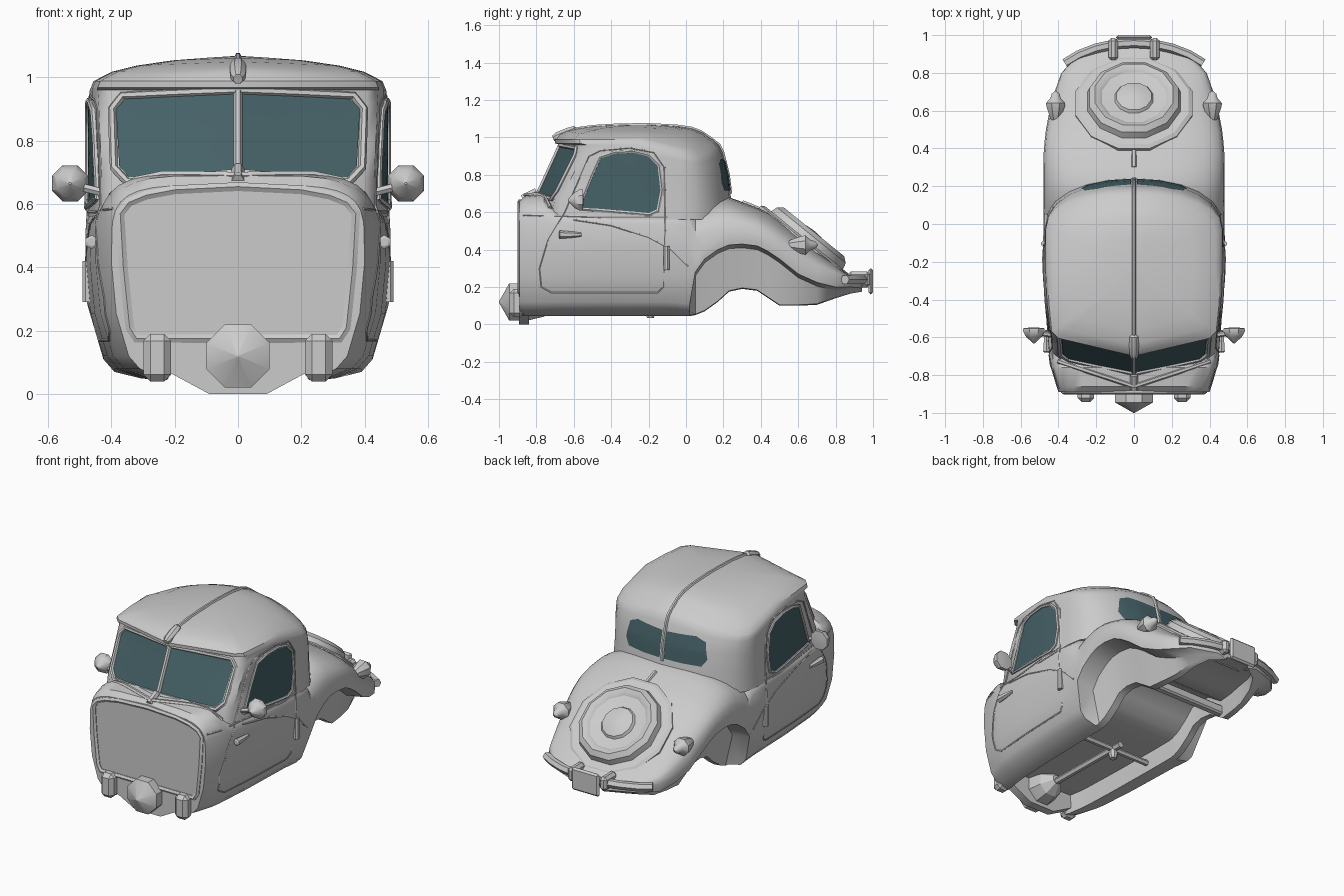
import bpy, bmesh
from math import sin, cos, pi, radians
from mathutils import Vector
from mathutils.bvhtree import BVHTree

if "Cube" in bpy.data.objects:
    bpy.data.objects.remove(bpy.data.objects["Cube"])

glass = bpy.data.materials.new("glass")
glass.diffuse_color = (0.06, 0.12, 0.135, 1)
glass.use_nodes = True
glass.node_tree.nodes["Principled BSDF"].inputs["Base Color"].default_value = glass.diffuse_color


def finish(ob, angle=35):
    bpy.ops.object.select_all(action='DESELECT')
    ob.select_set(True)
    bpy.context.view_layer.objects.active = ob
    bpy.ops.object.shade_smooth_by_angle(angle=radians(angle))
    return ob


def make(name, verts, faces, mat=None, angle=35):
    me = bpy.data.meshes.new(name)
    me.from_pydata([tuple(v) for v in verts], [], faces)
    bm = bmesh.new()
    bm.from_mesh(me)
    bmesh.ops.remove_doubles(bm, verts=bm.verts, dist=1e-5)
    bmesh.ops.recalc_face_normals(bm, faces=bm.faces)
    bm.to_mesh(me)
    bm.free()
    ob = bpy.data.objects.new(name, me)
    bpy.context.collection.objects.link(ob)
    if mat:
        me.materials.append(mat)
    return finish(ob, angle)


def loft(name, rings, cap0=True, cap1=True, mat=None, angle=35):
    n = len(rings[0])
    verts = [v for r in rings for v in r]
    faces = [(k*n+i, k*n+(i+1) % n, (k+1)*n+(i+1) % n, (k+1)*n+i)
             for k in range(len(rings)-1) for i in range(n)]
    if cap0:
        faces.append(tuple(range(n)))
    if cap1:
        faces.append(tuple(range(len(verts)-n, len(verts))))
    return make(name, verts, faces, mat, angle)


def lathe(name, prof, segs, loc, axis, angle=35):
    q = Vector(axis).to_track_quat('Z', 'Y')
    ring = lambda r, h: [Vector(loc) + q @ Vector((r*cos(t), r*sin(t), h))
                         for t in [2*pi*(i+.5)/segs for i in range(segs)]]
    return loft(name, [ring(r, h) for r, h in prof], angle=angle)


def tube(name, pts, r, cyclic=False, res=1):
    cu = bpy.data.curves.new(name, 'CURVE')
    cu.dimensions, cu.bevel_depth, cu.bevel_resolution, cu.use_fill_caps = '3D', r, res, True
    sp = cu.splines.new('POLY')
    sp.points.add(len(pts)-1)
    for p, c in zip(sp.points, pts):
        p.co = (*c, 1)
    sp.use_cyclic_u = cyclic
    ob = bpy.data.objects.new(name, cu)
    bpy.context.collection.objects.link(ob)
    bpy.ops.object.select_all(action='DESELECT')
    ob.select_set(True)
    bpy.context.view_layer.objects.active = ob
    bpy.ops.object.convert(target='MESH')
    return finish(bpy.context.view_layer.objects.active, 50)


def box(name, loc, size, bevel=.012):
    bpy.ops.mesh.primitive_cube_add(size=1, location=loc)
    ob = bpy.context.object
    ob.name, ob.scale = name, size
    bpy.ops.object.transform_apply(location=False, rotation=False, scale=True)
    m = ob.modifiers.new("bevel", 'BEVEL')
    m.width, m.segments = bevel, 1
    return ob


# Lower body: sections along y (y, top z, half width, lip z, bottom z, squareness)
stations = [(-.89, .66, .40, .12, .05, .42), (-.86, .69, .41, .12, .045, .42),
            (-.76, .70, .44, .12, .045, .45), (-.70, .62, .45, .12, .045, .3),
            (-.45, .60, .468, .12, .045, .25), (-.1, .60, .48, .12, .045, .25),
            (.02, .61, .48, .11, .045, .38), (.05, .62, .48, .28, .05, .5),
            (.10, .65, .48, .35, .07, .6), (.17, .68, .48, .40, .12, .7),
            (.23, .68, .48, .425, .175, .75), (.30, .655, .48, .43, .19, .75),
            (.38, .625, .478, .42, .18, .75), (.44, .60, .473, .39, .14, .75),
            (.50, .56, .466, .35, .10, .72), (.60, .485, .447, .27, .10, .7),
            (.70, .40, .42, .225, .105, .68), (.80, .32, .385, .20, .14, .65),
            (.88, .26, .31, .20, .165, .7), (.94, .22, .15, .195, .175, .8)]


def section(y, zt, w, zl, zb, e):
    arch = y > .04
    zm = min(zl+.05, zt-.015) if arch else .42
    wl = w-.005 if arch else w-.055
    wi = w*.74 if arch else wl-.035
    wb = w*.63
    fl = min(.11, (zt-zb)*.4)
    half = [(w*sin(a)**e, zm+(zt-zm)*max(0, cos(a))**e) for a in [radians(11.25*i) for i in range(9)]]
    half += [(wl+.72*(w-wl), zl+.45*(zm-zl)), (wl, zl), (wi, max(zl-(.02 if arch else .04), zb+.01)),
             (wb+.005, zb+.005), (wb*.87, zb), (wb*.83, zb+fl), (0, zb+fl)]
    ring = half + [(-x, z) for x, z in half[-2:0:-1]]
    return [Vector((x, y, z)) for x, z in ring]


body = loft("lower_body", [section(*s) for s in stations])

# Cabin: plan outlines stacked in z (z, front centre y, front corner y, corner x, side x, rear y)
levels = [(.56, -.80, -.72, .43, .474, .26), (.68, -.795, -.70, .43, .470, .24),
          (.80, -.74, -.64, .435, .470, .225), (.92, -.685, -.58, .44, .470, .195),
          (.96, -.668, -.567, .443, .468, .175), (.968, -.70, -.60, .443, .464, .165),
          (.988, -.70, -.605, .435, .456, .145)]


def droop(v, k):
    """Roof falls away towards the rear corners."""
    v.z -= k*1.3*max(0, v.y+.25)*v.x**2
    return v


def outline(z, yf, yc, wf, wm, yr):
    half = [(0, yf), (.46*wf, yf+(yc-yf)*.5), (.92*wf, yc), (wf, yc+.035), ((wf+wm)/2+.005, -.42), (wm, -.25)]
    half += [(wm*cos(a)**.92, -.03+(yr+.03)*sin(a)**.92) for a in [radians(t) for t in range(0, 90, 15)]]
    half += [(0, yr)]
    k = min(1, max(0, (z-.8)/.18))
    return [droop(Vector((x, y, z)), k) for x, y in half + [(-x, y) for x, y in half[-2:0:-1]]]


rings = [outline(*l) for l in levels]
for s, z in ((.95, 1.017), (.87, 1.034), (.7, 1.05), (.45, 1.062), (.2, 1.066), (.02, 1.068)):
    ring = []
    for v in rings[6]:
        x, y = v.x*s, -.25+(v.y+.25)*s
        ring.append(droop(Vector((x, y, z-.04*abs(x)-1.2*max(0, y)**2)), 1))
    rings.append(ring)
cabin = loft("cabin_roof", rings, cap0=False, angle=40)

# Projection of outlines onto the shell
trees = []
for o in (body, cabin):
    trees.append(BVHTree.FromPolygons([v.co for v in o.data.vertices], [p.vertices for p in o.data.polygons]))


def hit(o, d, off, only=None):
    o, d = Vector(o), Vector(d)
    hs = [h for h in (t.ray_cast(o, d) for t in (only or trees)) if h[0] is not None]
    return min(hs, key=lambda h: h[3])[0] - d*off


def side(s, off, only=None):
    return lambda y, z: hit((s*2, y, z), (-s, 0, 0), off, only)


def endwise(s, d, off):
    return lambda x, z: hit((s*x, -d*2, z), (0, d, 0), off, trees[1:])


def dense(pts, n=4, closed=True):
    out = []
    for a, b in zip(pts, pts[1:] + (pts[:1] if closed else [])):
        out += [(a[0]+(b[0]-a[0])*i/n, a[1]+(b[1]-a[1])*i/n) for i in range(n)]
    return out if closed else out + [pts[-1]]


def window(name, pts, to3d, r):
    pts = dense(pts)
    cx, cz = sum(p[0] for p in pts)/len(pts), sum(p[1] for p in pts)/len(pts)
    loft(name + "_glass", [[to3d(cx+(x-cx)*k, cz+(z-cz)*k) for x, z in pts] for k in (1, .7, .4, .1)],
         cap0=False, mat=glass)
    if r:
        tube(name + "_frame", [to3d(cx+(x-cx)*1.04, cz+(z-cz)*1.04) for x, z in pts], r, True)


side_win = [(-.565, .625), (-.5, .79), (-.455, .89), (-.38, .915), (-.28, .92), (-.2, .9), (-.15, .85),
            (-.135, .72), (-.155, .615), (-.2, .595)]
screen = [(.01, .71), (.01, .955), (.355, .932), (.385, .9), (.375, .72), (.345, .685), (.2, .692)]
rear_win = [(.015, .715), (.015, .875), (.2, .885), (.26, .86), (.28, .76), (.25, .715)]
door = [(-.65, .6), (-.74, .45), (-.785, .3), (-.775, .2), (-.72, .17), (-.15, .17), (-.12, .2), (-.11, .6),
        (-.115, .84), (-.17, .92), (-.3, .945), (-.46, .93), (-.52, .9)]
crease = [(-.6, .56), (-.4, .53), (-.2, .465), (-.08, .40), (.01, .31)]
belt = [(-.87, .585), (-.5, .575), (-.1, .575)]

for s, tag in ((-1, "left"), (1, "right")):
    window(tag + "_side_window", side_win, side(s, .003, trees[1:]), .01)
    window(tag + "_windscreen", screen, endwise(s, 1, .005), 0)
    window(tag + "_rear_window", rear_win, endwise(s, -1, .004), 0)
    # Door seams and body lines
    for nm, pts, closed in (("door_seam", door, True), ("fender_crease", crease, False), ("belt_line", belt, False)):
        f = side(s, -.001)
        tube(f"{tag}_{nm}", [f(*p) for p in dense(pts, 4, closed)], .005, closed)
    # Door handle and hinge
    lathe(tag + "_door_handle", [(.014, -.06), (.022, -.055), (.016, .02), (.01, .06)], 6, (s*.462, -.62, .48), (0, 1, 0))
    lathe(tag + "_door_hinge", [(.018, -.065), (.018, .065)], 8, (s*.475, -.105, .355), (0, 0, 1))
    # Front side lamp on its arm
    lathe(tag + "_front_lamp", [(.02, -.004), (.06, 0), (.062, .015), (.045, .045), (.004, .08)], 8,
          (s*.53, -.552, .665), (0, -1, 0))
    tube(tag + "_lamp_arm", [(s*.42, -.59, .635), (s*.52, -.575, .66)], .014)
    # Tail lamp
    lathe(tag + "_tail_lamp", [(.005, -.10), (.03, -.06), (.052, 0), (.055, .02), (.03, .045), (.022, .07), (.003, .085)], 8,
          (s*.415, .62, .425), (0, 1, 0))
    tube(tag + "_tail_lamp_stalk", [(s*.415, .61, .42), (s*.36, .6, .38)], .025)
    # Front bracket and rear overrider
    box(tag + "_front_bracket", (s*.255, -.905, .115), (.088, .075, .15), .022)
    box(tag + "_overrider", (s*.11, .925, .24), (.05, .12, .085), .016)

# Frame round the flat bulkhead
half = [(0, .655), (.2, .645), (.29, .628), (.345, .605), (.372, .57), (.362, .4), (.342, .21), (.32, .175), (0, .175)]
tube("bulkhead_frame", [(x, -.886, z) for x, z in half + [(-x, z) for x, z in half[-2:0:-1]]], .016, True)

# One moulding round the whole split windscreen, and the pointed cowl lip
rim = [(0, .70), (.2, .682), (.35, .67), (.392, .715), (.398, .9), (.365, .942), (.2, .95), (0, .958)]
rim = dense(rim + [(-x, z) for x, z in rim[-2:0:-1]])
tube("windscreen_frame", [endwise(1, 1, .004)(x, z) for x, z in rim], .013, True)
tube("cowl_lip", [hit((x, -.86+.33*abs(x), 2), (0, 0, -1), 0, trees[:1]) for x in [i*.08-.4 for i in range(11)]], .013)
tube("cowl_nose", [(0, -.875, .675), (0, -.80, .712)], .02)

# Centre rib over the roof, windscreen divider and crest
rib = [hit((0, y, 3), (0, 0, -1), 0) for y in (-.64, -.6, -.5, -.35, -.2, -.05, .03, .08)]
rib += [hit((0, 3, z), (0, -1, 0), 0) for z in (1.0, .96, .92, .8, .7)]
tube("roof_rib", rib, .011)
tube("windscreen_divider", [hit((0, -3, z), (0, 1, 0), .004) for z in (.71, .8, .9, .955)], .014)
lathe("roof_crest", [(.016, -.065), (.026, -.04), (.028, .02), (.024, .06), (.014, .07)], 8,
      (0, -.65, 1.018), (0, .85, .33))

# Spare wheel cover on the tail
lathe("spare_wheel_cover", [(.32, -.07), (.32, -.012), (.30, .0), (.255, .0), (.245, .035), (.215, .058), (.19, .05),
      (.175, .038), (.105, .03), (.095, .045), (.05, .06), (.005, .063)], 12, (0, .648, .45), (0, .63, .78), 30)
tube("tail_rib", [(0, .30, .652), (0, .34, .637), (0, .40, .612)], .014)

# Rear bumper with number plate
bar = [(.365, .85), (.29, .895), (.2, .93), (.1, .952), (0, .958)]
tube("rear_bumper", [(x, y, .24) for x, y in bar] + [(-x, y, .24) for x, y in bar[-2::-1]], .026)
box("rear_plate", (0, .988, .23), (.19, .024, .14), .011)

# Front apron and gearbox housing
apron = [(.34, .19), (.22, .07), (.09, .0), (-.09, .0), (-.22, .07), (-.34, .19)]
loft("front_apron", [[Vector((x, y, z)) for x, z in apron] for y in (-.892, -.84)])
lathe("gearbox_housing", [(.03, -.2), (.085, -.14), (.108, -.05), (.108, .045), (.003, .10)], 8, (0, -.90, .12), (0, -1, 0), 25)

# Underside: shaft, cross members and linkage
tube("drive_shaft", [(0, -.75, .11), (0, -.12, .10)], .02)
tube("centre_cross_member", [(-.27, -.19, .10), (.27, -.19, .10)], .018)
lathe("shaft_joint", [(.02, 0), (.028, .03), (.02, .07)], 8, (0, -.19, .035), (0, 0, 1))
box("rear_cross_member", (0, .48, .155), (.54, .05, .06), .01)
